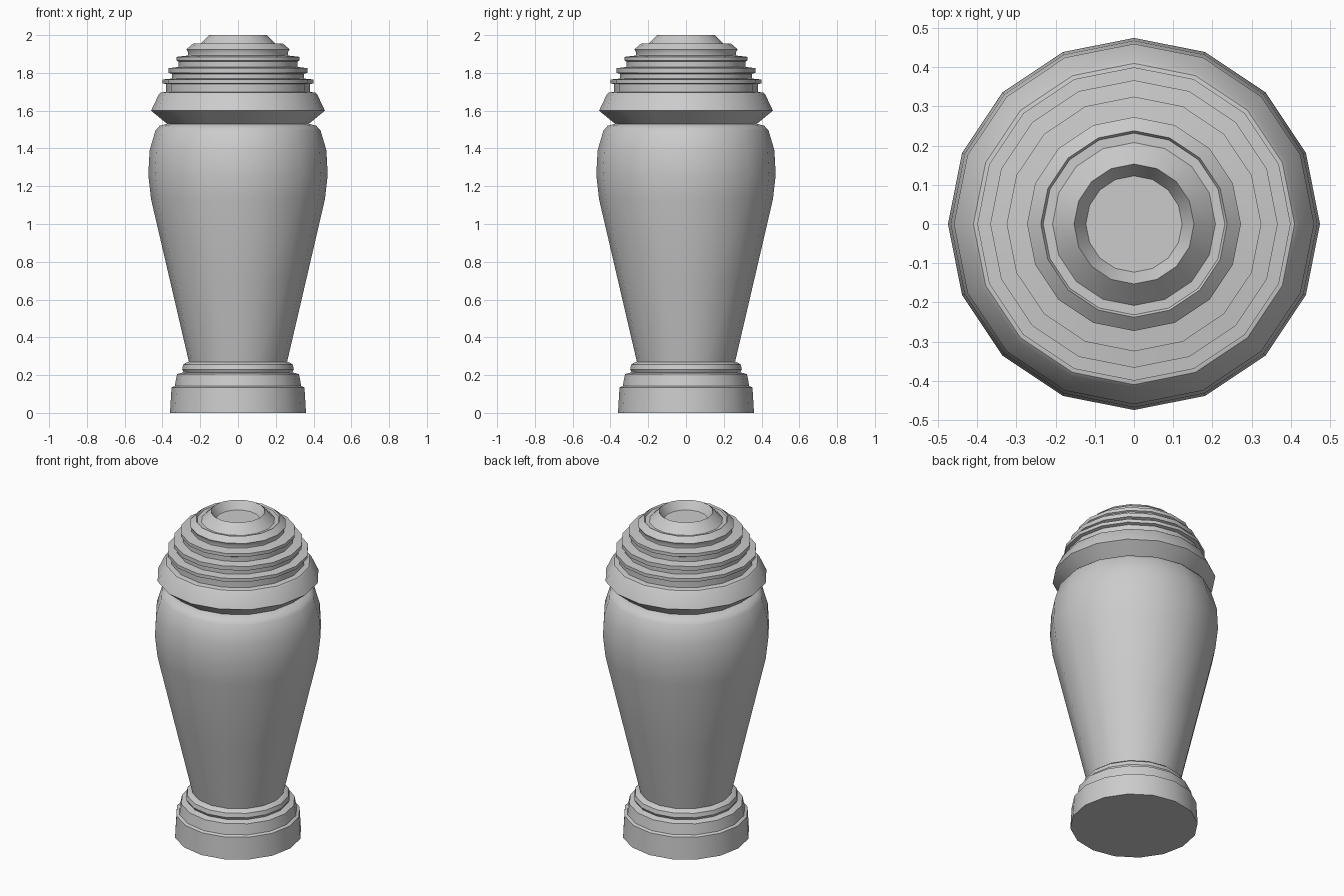
import bpy, bmesh, math

if "Cube" in bpy.data.objects:
    bpy.data.objects.remove(bpy.data.objects["Cube"])

SIDES = 16


def lathe(name, profile):
    """Revolve (radius, z) points around z and close both ends."""
    bm = bmesh.new()
    rings = []
    for r, z in profile:
        rings.append([bm.verts.new((r * math.cos(2 * math.pi * i / SIDES),
                                    r * math.sin(2 * math.pi * i / SIDES), z))
                      for i in range(SIDES)])
    for a, b in zip(rings, rings[1:]):
        for i in range(SIDES):
            j = (i + 1) % SIDES
            bm.faces.new((a[i], a[j], b[j], b[i]))
    bm.faces.new(rings[0][::-1])
    bm.faces.new(rings[-1])
    bmesh.ops.recalc_face_normals(bm, faces=bm.faces[:])
    mesh = bpy.data.meshes.new(name)
    bm.to_mesh(mesh)
    bm.free()
    obj = bpy.data.objects.new(name, mesh)
    bpy.context.collection.objects.link(obj)
    bpy.ops.object.select_all(action='DESELECT')
    obj.select_set(True)
    bpy.context.view_layer.objects.active = obj
    bpy.ops.object.shade_smooth_by_angle(angle=math.radians(35))
    return obj


# Whole vessel as one outline: stepped foot and beaded collar
foot = [(0.36, 0), (0.352, 0.135), (0.335, 0.142), (0.323, 0.205),
        (0.288, 0.215), (0.296, 0.23), (0.29, 0.255), (0.278, 0.265)]
# Tapered body with rounded shoulder
body = [(0.26, 0.27), (0.36, 0.70), (0.46, 1.13), (0.475, 1.26),
        (0.468, 1.39), (0.437, 1.495), (0.415, 1.52)]
# Flared lid rim
rim = [(0.375, 1.53), (0.46, 1.60), (0.42, 1.685), (0.41, 1.695)]
# Stacked lid ridges: (waist radius, outer radius, z start, z lip, z top)
ridges = [(0.38, 0.40, 1.70, 1.745, 1.765),
          (0.35, 0.367, 1.77, 1.80, 1.825),
          (0.315, 0.325, 1.832, 1.865, 1.885)]
steps = []
for waist, outer, z0, z1, z2 in ridges:
    steps += [(waist, z0), (waist, z1 - 0.005), (outer, z1), (outer, z2)]
# Top ring, groove, and hollow crown
crown = [(0.265, 1.892), (0.265, 1.91), (0.273, 1.925), (0.238, 1.955),
         (0.232, 1.945), (0.208, 1.945), (0.153, 2.0), (0.123, 1.95)]

lathe("lidded_urn", foot + body + rim + steps + crown)
